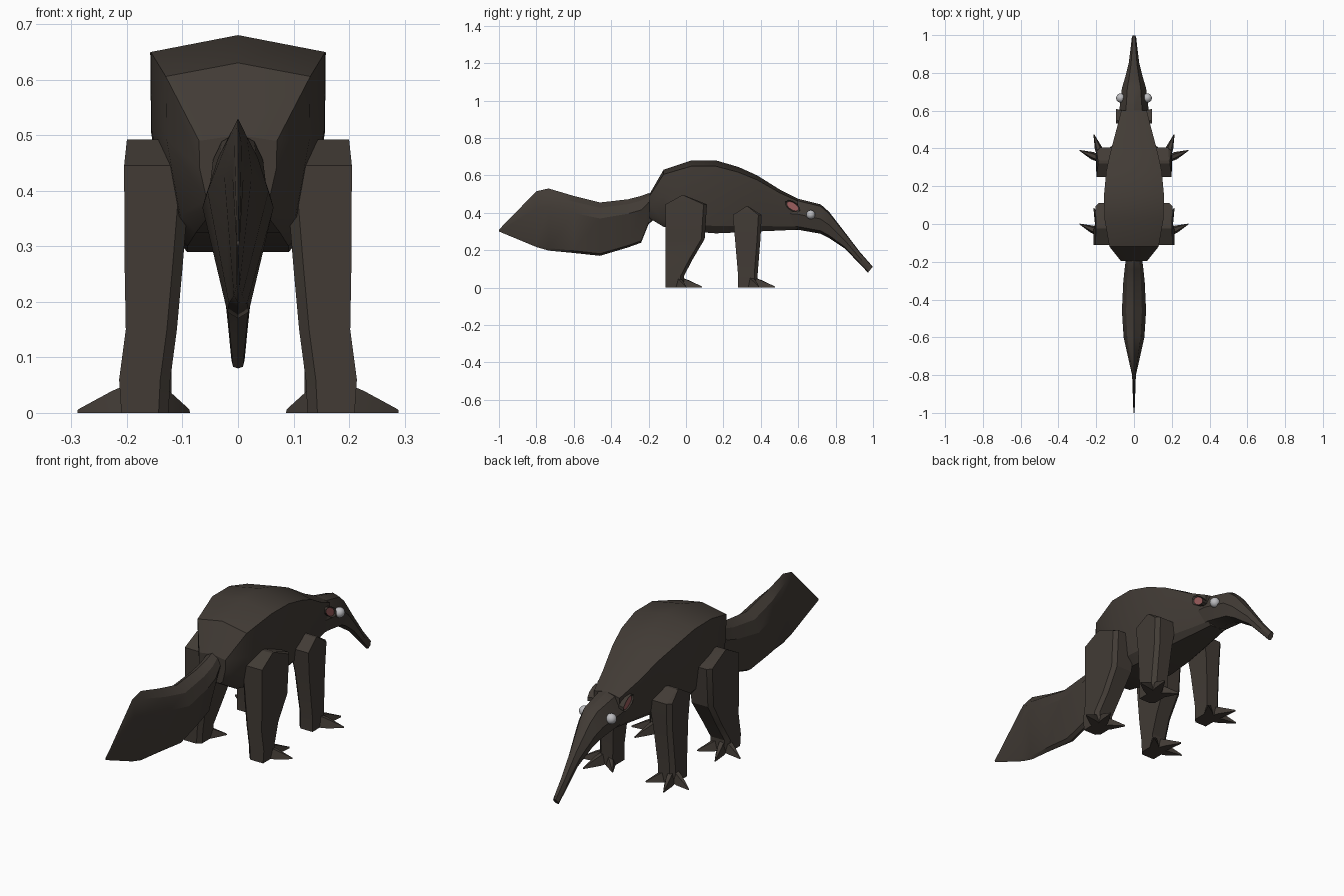
import bpy, bmesh, math
from mathutils import Vector, Matrix

old = bpy.data.objects.get("Cube")
if old:
    bpy.data.objects.remove(old, do_unlink=True)


def material(name, rgb):
    m = bpy.data.materials.new(name)
    m.use_nodes = True
    m.diffuse_color = (*rgb, 1)
    m.node_tree.nodes["Principled BSDF"].inputs["Base Color"].default_value = (*rgb, 1)
    return m


FUR = material("dark brown fur", (0.054, 0.044, 0.036))
PINK = material("ear pink", (0.33, 0.11, 0.11))
EYE = material("eye grey", (0.5, 0.5, 0.52))


def finish(name, bm, mats, angle=30):
    bmesh.ops.recalc_face_normals(bm, faces=bm.faces)
    mesh = bpy.data.meshes.new(name)
    bm.to_mesh(mesh)
    bm.free()
    for m in mats:
        mesh.materials.append(m)
    ob = bpy.data.objects.new(name, mesh)
    bpy.context.collection.objects.link(ob)
    bpy.ops.object.select_all(action='DESELECT')
    ob.select_set(True)
    bpy.context.view_layer.objects.active = ob
    bpy.ops.object.shade_smooth_by_angle(angle=math.radians(angle))
    return ob


def loft(name, rings, angle=30):
    """Skin a list of equal-sized point rings and cap both ends."""
    bm = bmesh.new()
    rows = [[bm.verts.new(p) for p in r] for r in rings]
    n = len(rows[0])
    for a, b in zip(rows, rows[1:]):
        for i in range(n):
            j = (i + 1) % n
            bm.faces.new((a[i], a[j], b[j], b[i]))
    bm.faces.new(rows[0])
    bm.faces.new(rows[-1])
    return finish(name, bm, [FUR], angle)


def section(y, top, bottom, w, shape):
    """Symmetric ring; shape holds (width share, height share) from top to bottom."""
    half = [(w * u, y, bottom + (top - bottom) * v) for u, v in shape]
    return [(0, y, top)] + half + [(0, y, bottom)] + [(-x, yy, z) for x, yy, z in reversed(half)]


# Body: low ridge over the back, steep flanks, bevelled belly
body_shape = [(1, 0.92), (0.99, 0.55), (0.8, 0.1), (0.58, 0)]
body = [(-0.195, 0.5, 0.37, 0.07), (-0.12, 0.63, 0.325, 0.13), (0.03, 0.68, 0.3, 0.157),
        (0.16, 0.68, 0.29, 0.158), (0.28, 0.645, 0.295, 0.147), (0.38, 0.6, 0.3, 0.125),
        (0.5, 0.525, 0.305, 0.093), (0.6, 0.475, 0.31, 0.068)]
loft("body", [section(*s, body_shape) for s in body])

# Head and long snout
head_shape = [(0.55, 0.93), (1, 0.5), (0.75, 0.1)]
head = [(0.5, 0.49, 0.31, 0.075), (0.6, 0.475, 0.309, 0.078), (0.72, 0.445, 0.288, 0.064),
        (0.765, 0.405, 0.265, 0.05), (0.85, 0.295, 0.208, 0.028), (0.93, 0.19, 0.125, 0.018)]
snout_tip = section(0.985, 0.112, 0.08, 0.012, head_shape)
snout_tip = [(x, y + (z - 0.095) * 0.8, z) for x, y, z in snout_tip]
loft("head", [section(*s, head_shape) for s in head] + [snout_tip])

# Tail: tall flattened brush tapering to a thin rear edge
tail_shape = [(0.65, 0.9), (1, 0.7), (0.3, 0.04)]
tail = [(-0.15, 0.5, 0.38, 0.04), (-0.2, 0.505, 0.34, 0.045), (-0.24, 0.49, 0.24, 0.05),
        (-0.31, 0.472, 0.215, 0.057), (-0.46, 0.455, 0.17, 0.064), (-0.6, 0.49, 0.185, 0.055),
        (-0.735, 0.53, 0.198, 0.025), (-0.8, 0.515, 0.217, 0.01), (-1, 0.31, 0.3, 0.003)]
loft("tail", [section(*s, tail_shape) for s in tail])


def leg_ring(z, y0, y1, x0, x1):
    c = min(0.018, (y1 - y0) * 0.3)
    return [(x0 + c, y0, z), (x1, y0, z), (x1, y1 - c, z),
            (x1 - c, y1, z), (x0, y1, z), (x0, y0 + c, z)]


def mirrored(ring, side):
    return [(x * side, y, z) for x, y, z in ring]


def toe(name, base, tip, side):
    """Claw-like toe: wide knuckle narrowing to a point near the ground."""
    base, tip = Vector(base), Vector(tip)
    across = (tip - base).cross(Vector((0, 0, 1))).normalized()
    rings = []
    for t, w, h in ((0, 0.02, 0.062), (0.45, 0.02, 0.04), (1, 0.002, 0.006)):
        p = base.lerp(tip, t)
        rings.append([(p + across * w).xy.to_3d(), (p + across * w * 0.5).xy.to_3d() + Vector((0, 0, h)),
                      (p - across * w * 0.5).xy.to_3d() + Vector((0, 0, h)), (p - across * w).xy.to_3d()])
    loft(name, [mirrored([tuple(v) for v in r], side) for r in rings])


rear_leg = [(0, -0.11, -0.01, 0.125, 0.21), (0.06, -0.11, -0.012, 0.122, 0.214),
            (0.15, -0.11, 0.035, 0.11, 0.202), (0.26, -0.11, 0.1, 0.1, 0.204),
            (0.445, -0.11, 0.112, 0.085, 0.205), (0.492, -0.025, -0.005, 0.1, 0.2)]
front_leg = [(0, 0.278, 0.385, 0.12, 0.2), (0.07, 0.278, 0.383, 0.12, 0.2),
             (0.26, 0.262, 0.398, 0.105, 0.195), (0.388, 0.25, 0.405, 0.085, 0.198),
             (0.433, 0.32, 0.335, 0.09, 0.19)]

for side, label in ((1, "left"), (-1, "right")):
    for kind, leg, foot_y in (("rear", rear_leg, -0.05), ("front", front_leg, 0.34)):
        loft(f"{label}_{kind}_leg", [mirrored(leg_ring(*r), side) for r in leg], 25)
        base = (0.168, foot_y, 0)
        for spot, dx, dy in (("outer", 0.12, 0.05), ("middle", 0.045, 0.135), ("inner", -0.08, 0.09)):
            toe(f"{label}_{kind}_{spot}_toe", base, (base[0] + dx, foot_y + dy, 0), side)

    # Ear: tilted oval with a pink inset face
    bm = bmesh.new()
    bmesh.ops.create_cone(bm, cap_ends=True, segments=10, radius1=0.8, radius2=1, depth=1)
    outer = max(bm.faces, key=lambda f: f.calc_center_median().z)
    bmesh.ops.inset_region(bm, faces=[outer], thickness=0.22)
    outer.material_index = 1
    bmesh.ops.translate(bm, verts=outer.verts[:], vec=(0, 0, -0.2))
    place = (Matrix.Translation((side * 0.08, 0.57, 0.435)) @ Matrix.Rotation(math.radians(-33), 4, 'X')
             @ Matrix.Rotation(side * math.radians(90), 4, 'Y') @ Matrix.Diagonal((0.024, 0.047, 0.032, 1)))
    bm.transform(place)
    finish(f"{label}_ear", bm, [FUR, PINK])

    # Eye
    bm = bmesh.new()
    bmesh.ops.create_uvsphere(bm, u_segments=16, v_segments=10, radius=0.024)
    bmesh.ops.translate(bm, verts=bm.verts, vec=(side * 0.071, 0.667, 0.39))
    finish(f"{label}_eye", bm, [EYE], 60)
